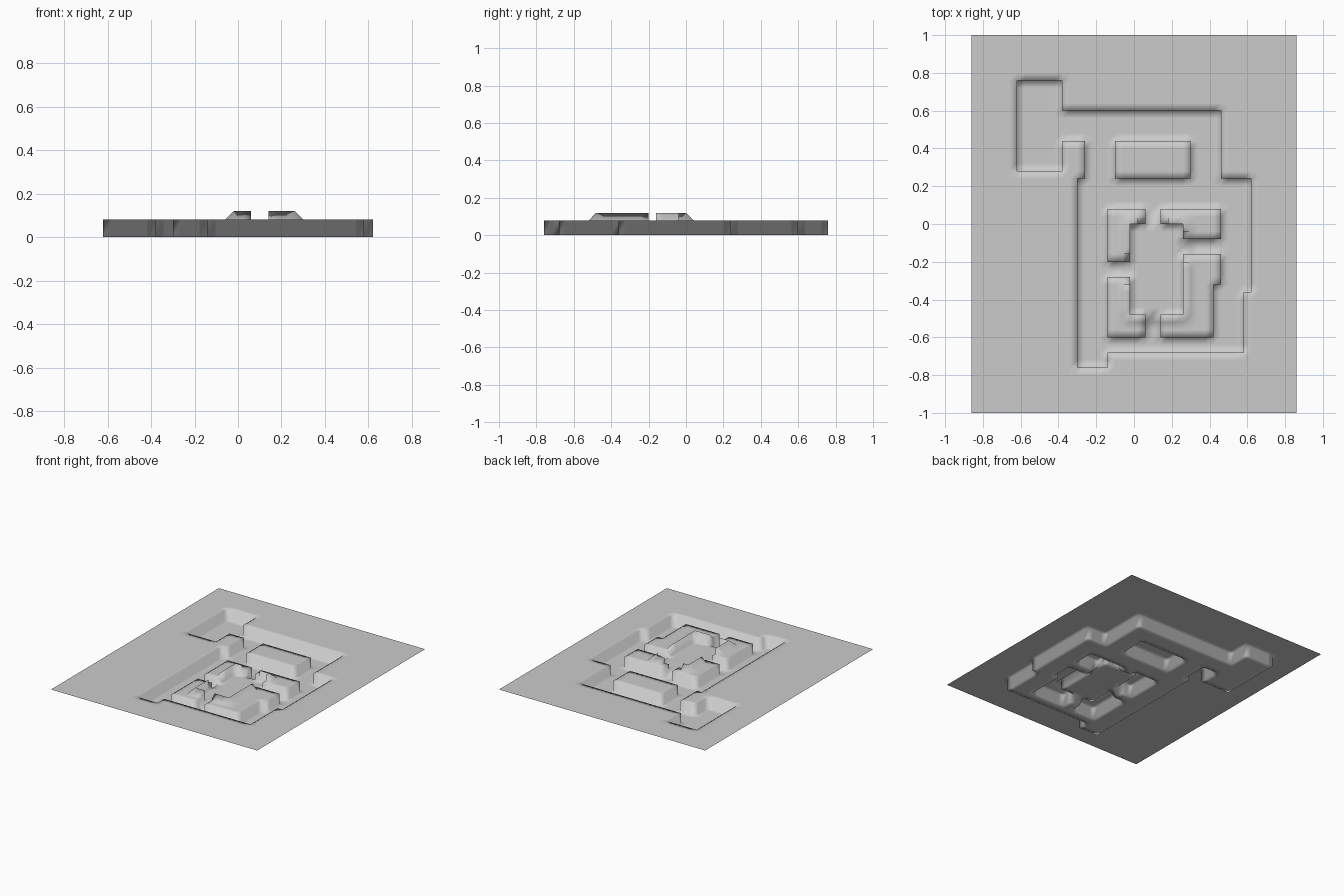
import bpy, bmesh

cube = bpy.data.objects.get("Cube")
if cube:
    bpy.data.objects.remove(cube, do_unlink=True)

CELL, NX, NY = 0.04, 43, 50
X0, Y0 = -0.86, -1.0
TOP, DEPTH, RISE = 0.08, 0.08, 0.04

# Rectangles are x min, y min, x max, y max
PIT = [(-.62, .28, -.38, .76), (-.38, .44, .46, .6), (-.26, .24, .46, .44),
       (-.3, -.36, .62, .24), (-.3, -.68, .58, -.36), (-.3, -.76, -.14, -.68)]
BLOCKS = [(-.1, .24, .3, .44),
          (-.14, -.2, -.02, .08), (-.02, 0, .06, .08),
          (.14, 0, .46, .08), (.26, -.08, .46, 0),
          (-.14, -.6, -.02, -.28), (-.02, -.6, .06, -.48),
          (.14, -.6, .42, -.48), (.26, -.48, .42, -.32), (.26, -.32, .46, -.16)]
COURT = (-.02, -.48, .26, 0)
# Small level notches beside the doorways, by lower left corner
NOTCHES = [(.26, -.08), (.26, -.2), (-.06, -.2), (-.06, -.32), (.02, 0), (.14, 0)]
NOTCHES = [(x, y, x + CELL, y + CELL) for x, y in NOTCHES]


def inside(rects, x, y):
    return any(a < x < c and b < y < d for a, b, c, d in rects)


def ground(x, y):
    """Sheet height: a low plateau over the court with sloped sides."""
    a, b, c, d = COURT
    away = max(a - x, x - c, b - y, y - d, 0)
    return TOP + max(RISE - away, 0)


def corner(i, j, u, v):
    """Height of cell (i, j) at grid point (u, v)."""
    cx, cy = X0 + (i + .5) * CELL, Y0 + (j + .5) * CELL
    if inside(NOTCHES, cx, cy):
        return TOP
    z = ground(X0 + u * CELL, Y0 + v * CELL)
    if inside(PIT, cx, cy) and not inside(BLOCKS, cx, cy):
        z -= DEPTH
    return z


bm = bmesh.new()
points = {}


def point(u, v, z):
    key = (u, v, round(z, 3))
    if key not in points:
        points[key] = bm.verts.new((X0 + u * CELL, Y0 + v * CELL, key[2]))
    return points[key]


def face(verts):
    verts = list(dict.fromkeys(verts))
    if len(verts) > 2:
        bm.faces.new(verts)


def wall(one, two, p, q):
    """Upright face where two neighbouring cells differ in height."""
    face([point(*p, corner(*one, *p)), point(*p, corner(*two, *p)),
          point(*q, corner(*two, *q)), point(*q, corner(*one, *q))])


for i in range(NX):
    for j in range(NY):
        ring = [(i, j), (i + 1, j), (i + 1, j + 1), (i, j + 1)]
        face([point(u, v, corner(i, j, u, v)) for u, v in ring])
        if i + 1 < NX:
            wall((i, j), (i + 1, j), (i + 1, j), (i + 1, j + 1))
        if j + 1 < NY:
            wall((i, j), (i, j + 1), (i + 1, j + 1), (i, j + 1))

mesh = bpy.data.meshes.new("ground_sheet")
bm.to_mesh(mesh)
bm.free()
mesh.shade_smooth()

grey = bpy.data.materials.new("plain grey")
grey.use_nodes = True
colour = (0.6, 0.6, 0.6, 1)
grey.diffuse_color = colour
grey.node_tree.nodes["Principled BSDF"].inputs["Base Color"].default_value = colour
mesh.materials.append(grey)

sheet = bpy.data.objects.new("ground_sheet", mesh)
bpy.context.collection.objects.link(sheet)
